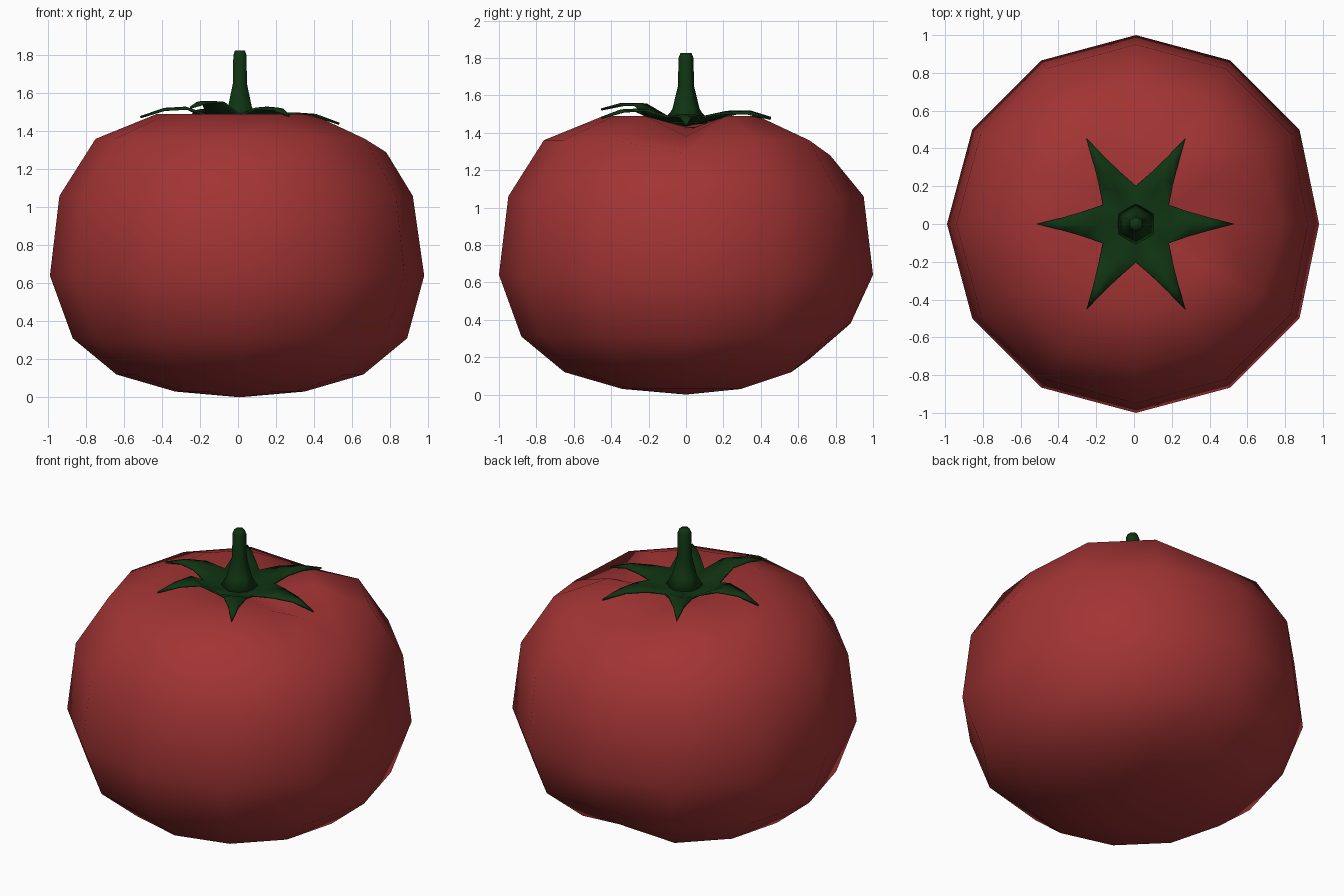
import bpy, math

if "Cube" in bpy.data.objects:
    bpy.data.objects.remove(bpy.data.objects["Cube"])

CX = 0.01  # the axis of the fruit sits slightly off centre


def material(name, rgb):
    m = bpy.data.materials.new(name)
    m.diffuse_color = (*rgb, 1)
    m.use_nodes = True
    m.node_tree.nodes["Principled BSDF"].inputs["Base Color"].default_value = m.diffuse_color
    return m


red = material("tomato red", (0.36, 0.034, 0.034))
green = material("stalk green", (0.005, 0.034, 0.006))


def make(name, verts, faces, mat):
    me = bpy.data.meshes.new(name)
    me.from_pydata(verts, [], faces)
    me.materials.append(mat)
    me.shade_smooth()
    ob = bpy.data.objects.new(name, me)
    bpy.context.collection.objects.link(ob)
    return ob


def polar(r, a, z):
    return (CX + r * math.cos(a), r * math.sin(a), z)


def lathe(name, profile, sides, start, mat, tweaks={}):
    """Spin a profile of (radius, z); the first and last points are poles."""
    rings = profile[1:-1]
    verts = [(CX, 0, profile[0][1])]
    for i, p in enumerate(rings):
        for k in range(sides):
            r, z = tweaks.get((i, k), p)
            verts.append(polar(r, start + 2 * math.pi * k / sides, z))
    verts.append((CX, 0, profile[-1][1]))
    last = len(verts) - 1
    at = lambda i, k: 1 + i * sides + k % sides
    faces = []
    for k in range(sides):
        faces.append((0, at(0, k + 1), at(0, k)))
        for i in range(len(rings) - 1):
            faces.append((at(i, k), at(i, k + 1), at(i + 1, k + 1), at(i + 1, k)))
        faces.append((at(len(rings) - 1, k), at(len(rings) - 1, k + 1), last))
    return make(name, verts, faces, mat)


# Fruit: twelve-sided body with a dipped top, dented a little on the right and back
body = [(0, 0), (0.34, 0.03), (0.65, 0.12), (0.88, 0.31), (1.0, 0.64),
        (0.95, 1.06), (0.76, 1.36), (0.44, 1.49), (0.1, 1.43), (0, 1.42)]
dents = {(3, 0): (0.97, 0.64), (4, 0): (0.91, 1.06),
         (5, 0): (0.77, 1.29), (6, 0): (0.42, 1.38),
         (0, 3): (0.32, 0.07), (1, 3): (0.66, 0.19), (2, 3): (0.88, 0.38),
         (5, 3): (0.77, 1.28), (6, 3): (0.42, 1.40)}
lathe("fruit", body, 12, 0, red, dents)

# Stalk: flared six-sided stem
stem = [(0, 1.44), (0.118, 1.45), (0.072, 1.53), (0.043, 1.65),
        (0.04, 1.80), (0.03, 1.825), (0, 1.825)]
lathe("stalk", stem, 6, math.pi / 6, green)

# Leaf star: six pointed leaves, each with its own arch and tip height
arch = [1.50, 1.515, 1.52, 1.53, 1.56, 1.53]
tips = [1.445, 1.48, 1.485, 1.48, 1.53, 1.485]
verts, faces = [(CX, 0, 1.445)], []
for k in range(6):
    a = k * math.pi / 3
    za, zt = arch[k], tips[k]
    zm = (za * 2 + zt) / 3 + 0.01
    verts += [polar(0.2, a - math.pi / 6, 1.492),             # valley between leaves
              polar(0.2, a, 1.49),                            # leaf root
              polar(0.285, a - 0.235, za - 0.005), polar(0.285, a, za),
              polar(0.285, a + 0.235, za - 0.005),
              polar(0.40, a - 0.08, zm - 0.005), polar(0.40, a, zm),
              polar(0.40, a + 0.08, zm - 0.005),
              polar(0.525, a, zt)]
    b = 1 + 9 * k
    nxt = 1 + 9 * ((k + 1) % 6)
    faces += [(0, b, b + 1), (0, b + 1, nxt),
              (b, b + 2, b + 3, b + 1), (b + 1, b + 3, b + 4, nxt),
              (b + 2, b + 5, b + 6, b + 3), (b + 3, b + 6, b + 7, b + 4),
              (b + 5, b + 8, b + 6), (b + 6, b + 8, b + 7)]
leaves = make("leaf_star", verts, faces, green)
solid = leaves.modifiers.new("thickness", 'SOLIDIFY')
solid.thickness = 0.012
solid.offset = -1
